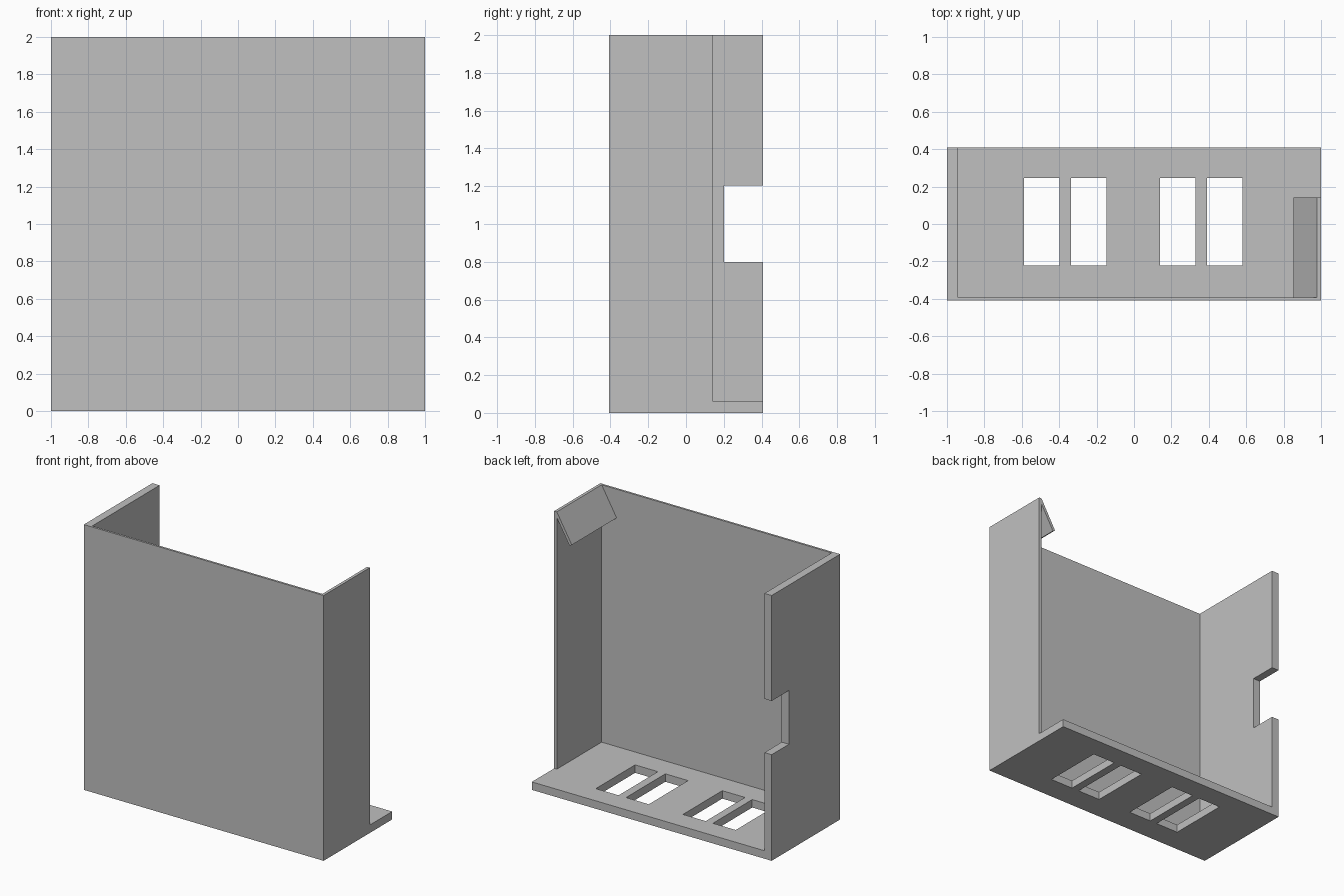
import bpy, bmesh, math
from mathutils import Vector

cube = bpy.data.objects.get("Cube")
if cube:
    bpy.data.objects.remove(cube, do_unlink=True)

# One plain grey for the whole housing
grey = bpy.data.materials.new("plain grey")
colour = (0.53, 0.53, 0.53, 1)
grey.use_nodes = True
grey.diffuse_color = colour
grey.node_tree.nodes["Principled BSDF"].inputs["Base Color"].default_value = colour

DEPTH = 0.408      # half depth
HEIGHT = 2.0
THICK = 0.06       # floor and heavy wall
FRONT = 0.016      # front sheet
THIN = 0.022       # thin wall and tab
INNER = -DEPTH + FRONT
WALL_END = 0.142   # rear edge of the thin wall


def prism(name, outline, push):
    """Solid made by pushing a flat outline along a vector."""
    bm = bmesh.new()
    face = bm.faces.new([bm.verts.new(p) for p in outline])
    moved = bmesh.ops.extrude_face_region(bm, geom=[face])["geom"]
    bmesh.ops.translate(bm, vec=Vector(push),
                        verts=[v for v in moved if isinstance(v, bmesh.types.BMVert)])
    bmesh.ops.recalc_face_normals(bm, faces=bm.faces)
    mesh = bpy.data.meshes.new(name)
    bm.to_mesh(mesh)
    bm.free()
    mesh.materials.append(grey)
    obj = bpy.data.objects.new(name, mesh)
    bpy.context.collection.objects.link(obj)
    return obj


def box(name, x0, x1, y0, y1, z0, z1):
    outline = [(x0, y0, z0), (x1, y0, z0), (x1, y1, z0), (x0, y1, z0)]
    return prism(name, outline, (0, 0, z1 - z0))


# Front sheet
box("front_panel", -1, 1, -DEPTH, INNER, 0, HEIGHT)

# Floor with four slots
floor = box("floor", -1, 1, INNER, DEPTH, 0, THICK)
for i, x in enumerate((-0.492, -0.242, 0.233, 0.485)):
    cutter = box(f"slot_cutter_{i + 1}", x - 0.095, x + 0.095, -0.222, 0.246, -0.1, 0.2)
    cutter.hide_render = True
    cutter.hide_viewport = True
    cut = floor.modifiers.new(f"slot_{i + 1}", "BOOLEAN")
    cut.operation = "DIFFERENCE"
    cut.solver = "EXACT"
    cut.object = cutter

# Heavy side wall, notched halfway up its rear edge
wall = [(INNER, THICK), (DEPTH, THICK), (DEPTH, 0.8), (0.202, 0.8),
        (0.202, 1.205), (DEPTH, 1.205), (DEPTH, HEIGHT), (INNER, HEIGHT)]
prism("right_notched_wall", [(-1, y, z) for y, z in wall], (THICK, 0, 0))

# Thin, shallower side wall
box("left_thin_wall", 1 - THIN, 1, INNER, WALL_END, THICK, HEIGHT)

# Tab folded inwards and down from the top of the thin wall
angle = math.radians(60)
along = Vector((-math.cos(angle), 0, -math.sin(angle)))
under = Vector((math.sin(angle), 0, -math.cos(angle)))
top = Vector((1 - THIN, INNER, HEIGHT))
tip = top + along * 0.25
root = top - Vector((0, 0, THIN / math.cos(angle)))
prism("left_folded_tab", [top, tip, tip + under * THIN, root],
      (0, WALL_END - INNER, 0))
